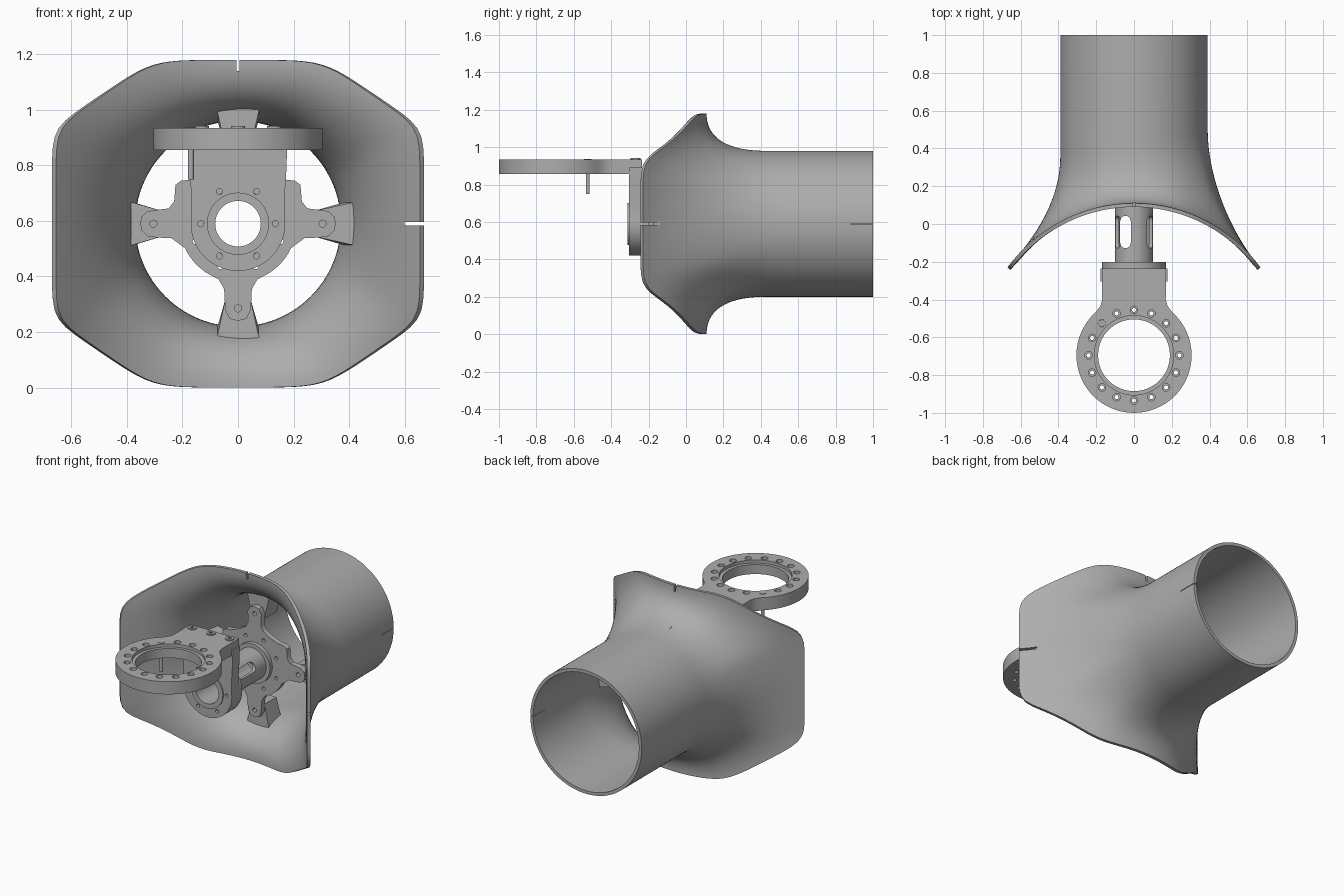
import bpy, bmesh, math
from math import sin, cos, pi, radians
from mathutils import Matrix, Vector

if "Cube" in bpy.data.objects:
    bpy.data.objects.remove(bpy.data.objects["Cube"])

AXIS = 0.59      # height of the tube axis
RING_Y = -0.695  # centre of the front ring

grey = bpy.data.materials.new("plain grey")
grey.use_nodes = True
grey.diffuse_color = (0.42, 0.42, 0.42, 1)
grey.node_tree.nodes["Principled BSDF"].inputs["Base Color"].default_value = grey.diffuse_color


def smooth(ob, angle=35):
    bpy.ops.object.select_all(action='DESELECT')
    ob.select_set(True)
    bpy.context.view_layer.objects.active = ob
    bpy.ops.object.shade_smooth_by_angle(angle=radians(angle))


def add(name, mesh):
    mesh.materials.clear()
    mesh.materials.append(grey)
    ob = bpy.data.objects.new(name, mesh)
    bpy.context.collection.objects.link(ob)
    return ob


def bake(ob):
    dg = bpy.context.evaluated_depsgraph_get()
    return bpy.data.meshes.new_from_object(ob.evaluated_get(dg))


def circle(r, cx=0, cy=0, n=48, phase=0):
    return [(cx + r * cos(phase + 2 * pi * k / n), cy + r * sin(phase + 2 * pi * k / n)) for k in range(n)]


def mirror(half):
    """Close a right-hand outline with its mirror image."""
    return half + [(-x, y) for x, y in reversed(half) if x > 0.001]


def plate(name, loops, lo, hi, upright=True):
    """Extrude an outline with holes, along y if upright, else along z."""
    cu = bpy.data.curves.new(name, 'CURVE')
    cu.dimensions, cu.fill_mode, cu.extrude = '2D', 'BOTH', (hi - lo) / 2
    for pts in loops:
        sp = cu.splines.new('POLY')
        sp.points.add(len(pts) - 1)
        for p, (x, y) in zip(sp.points, pts):
            p.co = (x, y, 0, 1)
        sp.use_cyclic_u = True
    tmp = bpy.data.objects.new(name + "_curve", cu)
    bpy.context.collection.objects.link(tmp)
    mesh = bake(tmp)
    bpy.data.objects.remove(tmp)
    mid = (lo + hi) / 2
    if upright:
        mesh.transform(Matrix.Translation((0, mid, AXIS)) @ Matrix.Rotation(pi / 2, 4, 'X'))
    else:
        mesh.transform(Matrix.Translation((0, 0, mid)))
    bm = bmesh.new()
    bm.from_mesh(mesh)
    bmesh.ops.remove_doubles(bm, verts=bm.verts, dist=1e-5)
    bmesh.ops.recalc_face_normals(bm, faces=bm.faces)
    bm.to_mesh(mesh)
    bm.free()
    ob = add(name, mesh)
    smooth(ob)
    return ob


def box(name, centre, size):
    bm = bmesh.new()
    bmesh.ops.create_cube(bm, size=1)
    bmesh.ops.scale(bm, vec=size, verts=bm.verts)
    bmesh.ops.translate(bm, vec=centre, verts=bm.verts)
    mesh = bpy.data.meshes.new(name)
    bm.to_mesh(mesh)
    bm.free()
    return add(name, mesh)


def cut(ob, cutters):
    for c in cutters:
        m = ob.modifiers.new("cut", 'BOOLEAN')
        m.operation, m.solver, m.object = 'DIFFERENCE', 'EXACT', c
    bpy.context.view_layer.update()
    mesh = bake(ob)
    ob.modifiers.clear()
    ob.data = mesh
    for c in cutters:
        bpy.data.objects.remove(c)
    smooth(ob)


# Flared shell: a round tube lofted into a bowed, round-cornered flange
def bow(x):
    return 0.11 - (0.83 - math.sqrt(0.83 ** 2 - x * x))


def rim_radius(a):
    c, s = abs(cos(a)), abs(sin(a))
    sides = (c / 0.67, s / 0.59, (0.68 * c + s) / 1.209 / 0.662)
    return sum(v ** 24 for v in sides) ** (-1 / 24)


N, STEPS, TUBE = 128, 20, 0.39
bm = bmesh.new()
columns = []
for j in range(N):
    a = 2 * pi * j / N
    d = Vector((cos(a), 0, sin(a)))
    rim = rim_radius(a)
    mid = TUBE + 0.55 * (rim - TUBE)
    ctrl = [d * TUBE + Vector((0, 0.43 + 0.07 * cos(a), 0)),
            d * TUBE + Vector((0, 0.16 + 0.05 * cos(a), 0)),
            d * mid + Vector((0, bow(mid * d.x), 0)),
            d * rim + Vector((0, bow(rim * d.x), 0))]
    col = [d * TUBE + Vector((0, 1, 0))]
    for i in range(STEPS + 1):
        t = i / STEPS
        w = ((1 - t) ** 3, 3 * t * (1 - t) ** 2, 3 * t * t * (1 - t), t ** 3)
        col.append(sum((p * k for p, k in zip(ctrl, w)), Vector()))
    columns.append([bm.verts.new(p + Vector((0, 0, AXIS))) for p in col])
for j in range(N):
    A, B = columns[j], columns[(j + 1) % N]
    for i in range(STEPS + 1):
        bm.faces.new((A[i], B[i], B[i + 1], A[i + 1]))
mesh = bpy.data.meshes.new("flared_shell")
bm.to_mesh(mesh)
bm.free()
shell = add("flared_shell", mesh)
sol = shell.modifiers.new("wall", 'SOLIDIFY')
sol.thickness, sol.offset = 0.02, -1
cut(shell, [box("top_notch", (0, 0.1, 1.19), (0.012, 0.2, 0.1)),
            box("side_notch", (0.66, -0.2, AXIS), (0.12, 0.16, 0.012)),
            box("tube_slit", (0.39, 0.95, AXIS), (0.1, 0.14, 0.004))])

# Spider plate: four arms around the hub
half = [(0, .35), (.03, .342), (.048, .31), (.045, .24), (.06, .21), (.1, .185), (.16, .16),
        (.205, .155), (.225, .14), (.23, .08), (.25, .055), (.29, .05), (.325, .045), (.347, .025),
        (.352, 0), (.347, -.025), (.325, -.045), (.29, -.05), (.24, -.052), (.215, -.07)]
half += [(0.21 * cos(a), 0.21 * sin(a)) for a in [radians(-25 - 5 * k) for k in range(8)]]
half += [(.07, -.2), (.05, -.235), (.046, -.31), (.03, -.342), (0, -.35)]
holes = [circle(0.013, x, y, 12) for x, y in circle(0.305, n=4)]
holes += [circle(0.011, x, y, 12) for x, y in circle(0.165, n=8, phase=pi / 8)]
plate("spider_plate", [mirror(half), circle(0.082)] + holes, 0.165, 0.2)

# Tapered lugs joining each arm to the tube wall
for k, name in enumerate(("left", "top", "right", "bottom")):
    front, back = (0.385, 0.38) if name == "right" else (0.42, 0.385)
    bm = bmesh.new()
    layers = []
    for y, r in ((0.2, front), (0.32, back)):
        layers.append([bm.verts.new((u, y, v)) for u, v in
                       ((-0.045, 0.27), (0.045, 0.27), (0.078, r), (-0.078, r))])
    bm.faces.new(layers[0])
    bm.faces.new(layers[1][::-1])
    for i in range(4):
        n = (i + 1) % 4
        bm.faces.new((layers[0][i], layers[1][i], layers[1][n], layers[0][n]))
    bmesh.ops.recalc_face_normals(bm, faces=bm.faces)
    mesh = bpy.data.meshes.new(name + "_lug")
    bm.to_mesh(mesh)
    bm.free()
    mesh.transform(Matrix.Translation((0, 0, AXIS)) @ Matrix.Rotation(pi / 2 - k * pi / 2, 4, 'Y'))
    add(name + "_lug", mesh)

# Hollow shaft with long slots, and its end flanges
shaft = plate("slotted_shaft", [circle(0.1), circle(0.082)], -0.21, 0.19)
slot = [(x, y + 0.045) for x, y in circle(0.028, -0.045, 0, 24)[:13]]
slot = [(x, y - 0.03) for x, y in slot] + [(x, y - 0.1) for x, y in circle(0.028, -0.045, 0, 24)[12:] + [(-0.017, 0)]]
down = plate("slot_down", [slot], AXIS - 0.2, AXIS + 0.2, upright=False)
across = plate("slot_across", [slot], AXIS - 0.2, AXIS + 0.2, upright=False)
across.data.transform(Matrix.Translation((0, 0, AXIS)) @ Matrix.Rotation(pi / 2, 4, 'Y')
                      @ Matrix.Translation((0, 0, -AXIS)))
cut(shaft, [down, across])
bolt_holes = [circle(0.011, x, y, 12) for x, y in circle(0.134, n=6)]
plate("shaft_flange", [circle(0.17), circle(0.082)] + bolt_holes, -0.235, -0.2)
plate("shaft_collar", [circle(0.125), circle(0.082)], 0.14, 0.17)

# Hanging bracket: upright plate with a round lower end
arc = [(0.17 * cos(a), 0.17 * sin(a)) for a in [radians(10 - 5 * k) for k in range(21)]]
hanger = mirror([(0, 0.3), (0.178, 0.3), (0.174, 0.19), (0.168, 0.1)] + arc)
plate("hanging_bracket", [hanger, circle(0.1)] + bolt_holes, -0.305, -0.235)
plate("bracket_lip", [circle(0.112), circle(0.082)], -0.312, -0.235)

# Horizontal ring with neck, in two layers so that the holes are stepped
arc = [(0.305 * cos(a), RING_Y + 0.305 * sin(a)) for a in [radians(48 - 6 * k) for k in range(24)]]
ring = mirror([(0, -0.235), (0.17, -0.235), (0.168, -0.4), (0.178, -0.435)] + arc)
spots = circle(0.24, 0, RING_Y, 16)
for name, bore, r, lo, hi in (("ring_base", 0.19, 0.011, 0.855, 0.915), ("ring_top", 0.21, 0.02, 0.915, 0.935)):
    plate(name, [ring, circle(bore, 0, RING_Y, 64)] + [circle(r, x, y, 16) for x, y in spots], lo, hi, False)

# Bolts on the neck, and one long pin through the ring
for i, x in enumerate((-0.13, 0, 0.13)):
    plate(f"neck_bolt_{i + 1}", [circle(0.026, x, -0.27, 20), circle(0.012, x, -0.27, 6)], 0.93, 0.942, False)
px, py = spots[6]
plate("ring_pin", [circle(0.0105, px, py, 12)], 0.75, 0.93, False)
plate("ring_pin_head", [circle(0.019, px, py, 16)], 0.915, 0.937, False)
